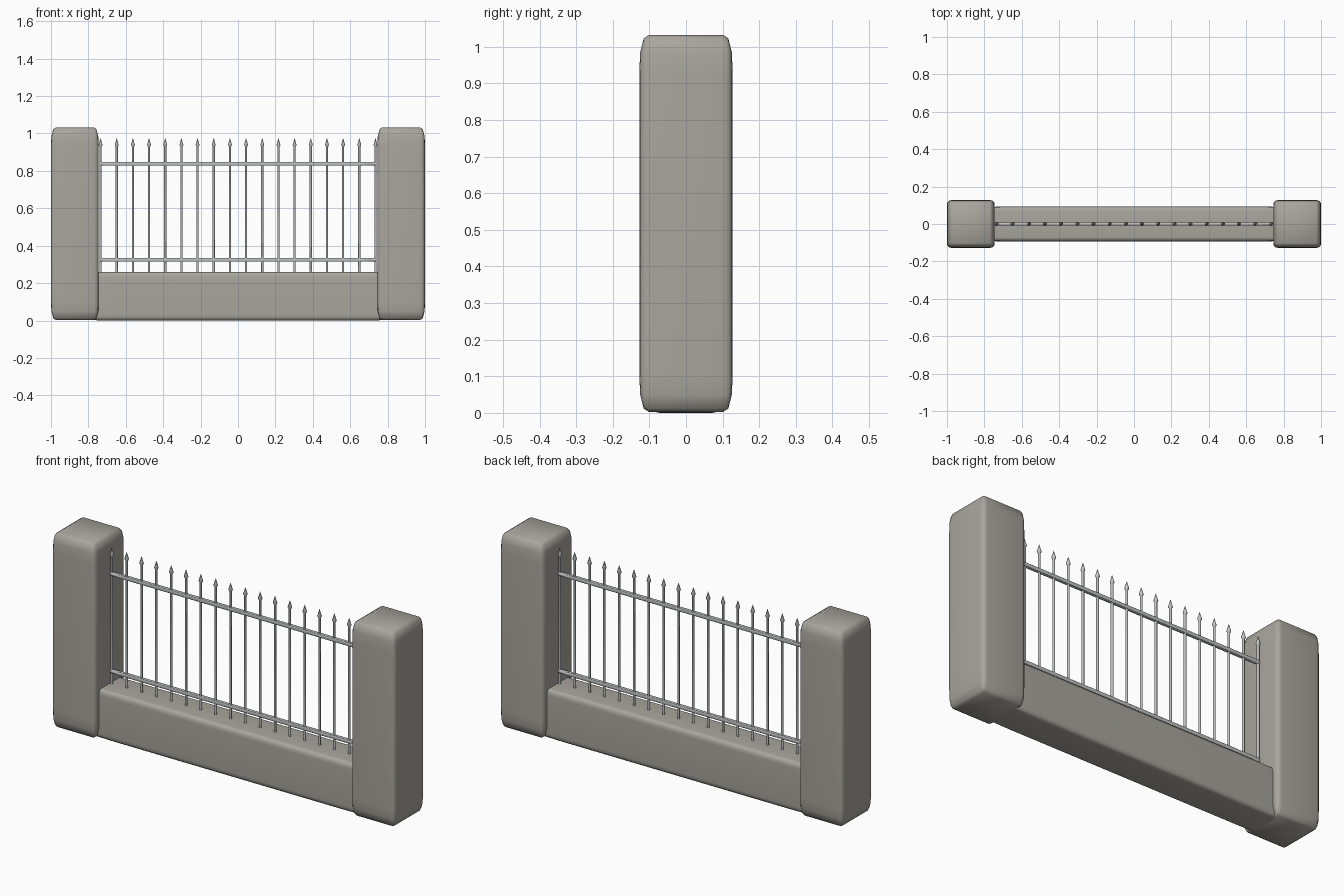
import bpy, bmesh, math
from mathutils import Matrix

if "Cube" in bpy.data.objects:
    bpy.data.objects.remove(bpy.data.objects["Cube"], do_unlink=True)


def material(name, rgb):
    m = bpy.data.materials.new(name)
    m.use_nodes = True
    m.diffuse_color = (*rgb, 1)
    m.node_tree.nodes["Principled BSDF"].inputs["Base Color"].default_value = (*rgb, 1)
    return m


stone = material("warm grey stone", (0.40, 0.38, 0.34))
iron = material("light grey iron", (0.53, 0.54, 0.54))


def make_object(name, bm, mat):
    me = bpy.data.meshes.new(name)
    bm.to_mesh(me)
    bm.free()
    me.materials.append(mat)
    ob = bpy.data.objects.new(name, me)
    bpy.context.collection.objects.link(ob)
    bpy.ops.object.select_all(action='DESELECT')
    ob.select_set(True)
    bpy.context.view_layer.objects.active = ob
    bpy.ops.object.shade_smooth_by_angle(angle=math.radians(60))


def block(name, mat, x, half, z0, z1, rounding, segments):
    """Rounded cube stretched to size, so its rounding stretches with it."""
    bm = bmesh.new()
    bmesh.ops.create_cube(bm, size=2)
    bmesh.ops.bevel(bm, geom=bm.edges[:], offset=rounding, segments=segments,
                    profile=0.58, affect='EDGES')
    bmesh.ops.scale(bm, vec=(half[0], half[1], (z1 - z0) / 2), verts=bm.verts)
    bmesh.ops.translate(bm, vec=(x, 0, (z0 + z1) / 2), verts=bm.verts)
    make_object(name, bm, mat)


def lathe(bm, profile, x, sides=8):
    """Revolve (radius, height) points around a vertical axis at x."""
    for (r0, h0), (r1, h1) in zip(profile, profile[1:]):
        bmesh.ops.create_cone(bm, cap_ends=False, segments=sides,
                              radius1=r0, radius2=r1, depth=h1 - h0,
                              matrix=Matrix.Translation((x, 0, (h0 + h1) / 2))
                              @ Matrix.Rotation(math.pi / sides, 4, 'Z'))
    bmesh.ops.remove_doubles(bm, verts=bm.verts, dist=0.0001)


# Pillars and low wall, whose ends are buried in the pillars
for side, sign in (("left", 1), ("right", -1)):
    block(side + "_pillar", stone, sign * 0.8725, (0.1275, 0.1275), 0.003, 1.032, 0.2, 3)
block("base_wall", stone, 0, (0.88, 0.093), 0, 0.26, 0.24, 4)

# Upright bars with spear tips
COUNT, SPAN = 18, 0.735
for i in range(COUNT):
    x = -SPAN + 2 * SPAN * i / (COUNT - 1)
    bm = bmesh.new()
    lathe(bm, [(0.0065, 0.2), (0.0065, 0.93), (0.0115, 0.938), (0.0005, 0.975)], x)
    make_object("fence_bar_%02d" % (i + 1), bm, iron)

# Horizontal rails
for name, z in (("lower_rail", 0.325), ("upper_rail", 0.838)):
    block(name, iron, 0, (0.74, 0.008), z - 0.0095, z + 0.0095, 0.1, 1)
